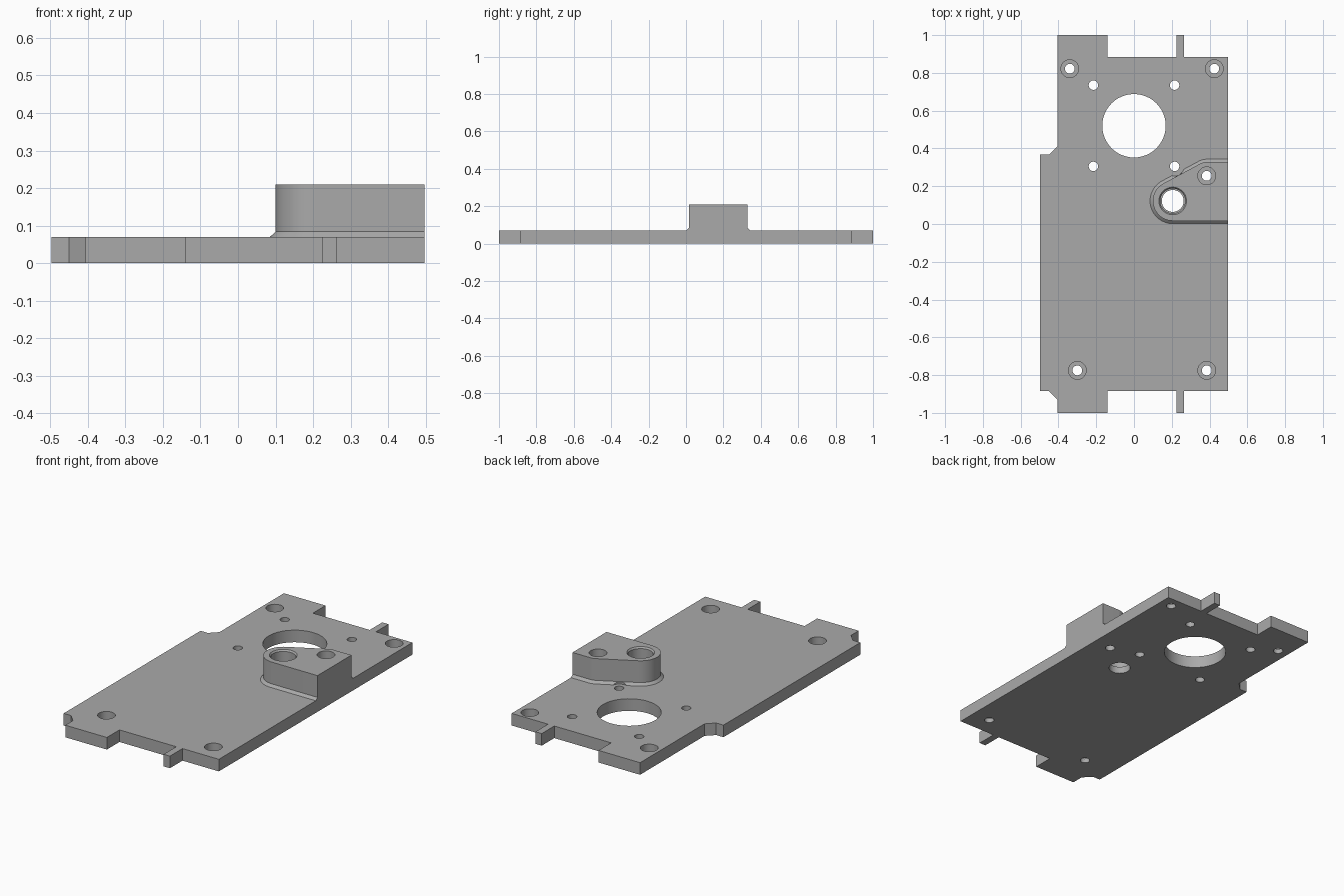
import bpy, bmesh
from math import sin, cos, asin, atan2, hypot, pi, radians
from mathutils import Vector

if "Cube" in bpy.data.objects:
    bpy.data.objects.remove(bpy.data.objects["Cube"])

PLATE_Z, BOSS_Z, EDGE = 0.07, 0.21, 0.497

metal = bpy.data.materials.new("plain grey metal")
metal.use_nodes = True
GREY = (0.4, 0.4, 0.4, 1)
metal.diffuse_color = GREY
metal.node_tree.nodes["Principled BSDF"].inputs["Base Color"].default_value = GREY


def loft(name, rings):
    """Closed solid through matching (outline, height) sections."""
    bm = bmesh.new()
    loops = [[bm.verts.new((x, y, z)) for x, y in pts] for pts, z in rings]
    n = len(loops[0])
    for a, b in zip(loops, loops[1:]):
        for i in range(n):
            j = (i + 1) % n
            bm.faces.new((a[i], a[j], b[j], b[i]))
    bm.faces.new(loops[0])
    bm.faces.new(loops[-1])
    bmesh.ops.recalc_face_normals(bm, faces=bm.faces)
    mesh = bpy.data.meshes.new(name)
    bm.to_mesh(mesh)
    bm.free()
    mesh.materials.append(metal)
    obj = bpy.data.objects.new(name, mesh)
    bpy.context.collection.objects.link(obj)
    return obj


def arc(centre, r, start, end, n):
    return [(centre[0] + r * cos(start + (end - start) * i / n),
             centre[1] + r * sin(start + (end - start) * i / n)) for i in range(n + 1)]


def combine(target, tool, operation):
    mod = target.modifiers.new(operation.lower(), 'BOOLEAN')
    mod.object, mod.operation, mod.solver = tool, operation, 'EXACT'
    bpy.context.view_layer.objects.active = target
    bpy.ops.object.modifier_apply(modifier=mod.name)
    bpy.data.objects.remove(tool)


def bore(target, centre, *steps):
    """Cut a round hole whose (radius, height) profile is given bottom up."""
    cutter = loft("hole_cutter", [(arc(centre, r, 0, 2 * pi, 48)[:-1], z) for r, z in steps])
    cutter.hide_render = True
    combine(target, cutter, 'DIFFERENCE')


# Plate with end tabs and relieved corners
tabs = [(-0.14, 1), (-0.14, 0.885), (0.224, 0.885), (0.224, 1),
        (0.264, 1), (0.264, 0.885), (EDGE, 0.885)]
outline = [(-0.406, 1)] + tabs + [(x, -y) for x, y in reversed(tabs)]
outline += [(-0.406, -1), (-0.406, -0.93), (-0.45, -0.885), (-EDGE, -0.885),
            (-EDGE, 0.367), (-0.45, 0.367), (-0.406, 0.411)]
plate = loft("mounting_plate", [(outline, 0), (outline, PLATE_Z)])

# Raised boss: rounded around a bearing bore and a screw hole
BEARING, SCREW = Vector((0.205, 0.122)), Vector((0.385, 0.255))
R1, R2 = 0.105, 0.073
span = SCREW - BEARING
tangent = atan2(span.y, span.x) - asin((R1 - R2) / span.length) + pi / 2


def boss_outline(grow):
    pts = arc(BEARING, R1 + grow, 1.5 * pi, tangent, 28)
    pts += arc(SCREW, R2 + grow, tangent, pi / 2, 8)
    return pts + [(EDGE, pts[-1][1]), (EDGE, pts[0][1])]


boss = loft("bearing_boss", [(boss_outline(0.015), PLATE_Z - 0.03), (boss_outline(0.015), PLATE_Z),
                             (boss_outline(0), 0.084), (boss_outline(0), BOSS_Z)])

# Motor screw head clearance through the boss foot
bore(boss, (0.215, 0.304), (0.05, PLATE_Z), (0.05, 0.3))
combine(plate, boss, 'UNION')

# Motor opening and its four screw holes
bore(plate, (0, 0.52), (0.168, -0.1), (0.168, 0.3))
for sx in (-1, 1):
    for sy in (-1, 1):
        bore(plate, (0.215 * sx, 0.52 + 0.215 * sy), (0.025, -0.1), (0.025, 0.15))

# Counterbored mounting holes in the plate corners and the boss
mounts = [(-0.34, 0.822, PLATE_Z), (0.425, 0.822, PLATE_Z),
          (-0.3, -0.775, PLATE_Z), (0.385, -0.775, PLATE_Z), (SCREW.x, SCREW.y, BOSS_Z)]
for x, y, top in mounts:
    bore(plate, (x, y), (0.026, -0.1), (0.026, 0.3))
    bore(plate, (x, y), (0.047, top - 0.045), (0.047, top + 0.1))

# Stepped bearing bore with a chamfered mouth
bore(plate, BEARING, (0.058, -0.1), (0.058, 0.3))
bore(plate, BEARING, (0.066, 0.04), (0.066, BOSS_Z - 0.009), (0.073, BOSS_Z), (0.073, 0.3))

# Smooth the round walls, keep machined edges crisp
bpy.ops.object.select_all(action='DESELECT')
plate.select_set(True)
bpy.context.view_layer.objects.active = plate
bpy.ops.object.shade_smooth_by_angle(angle=radians(25))
